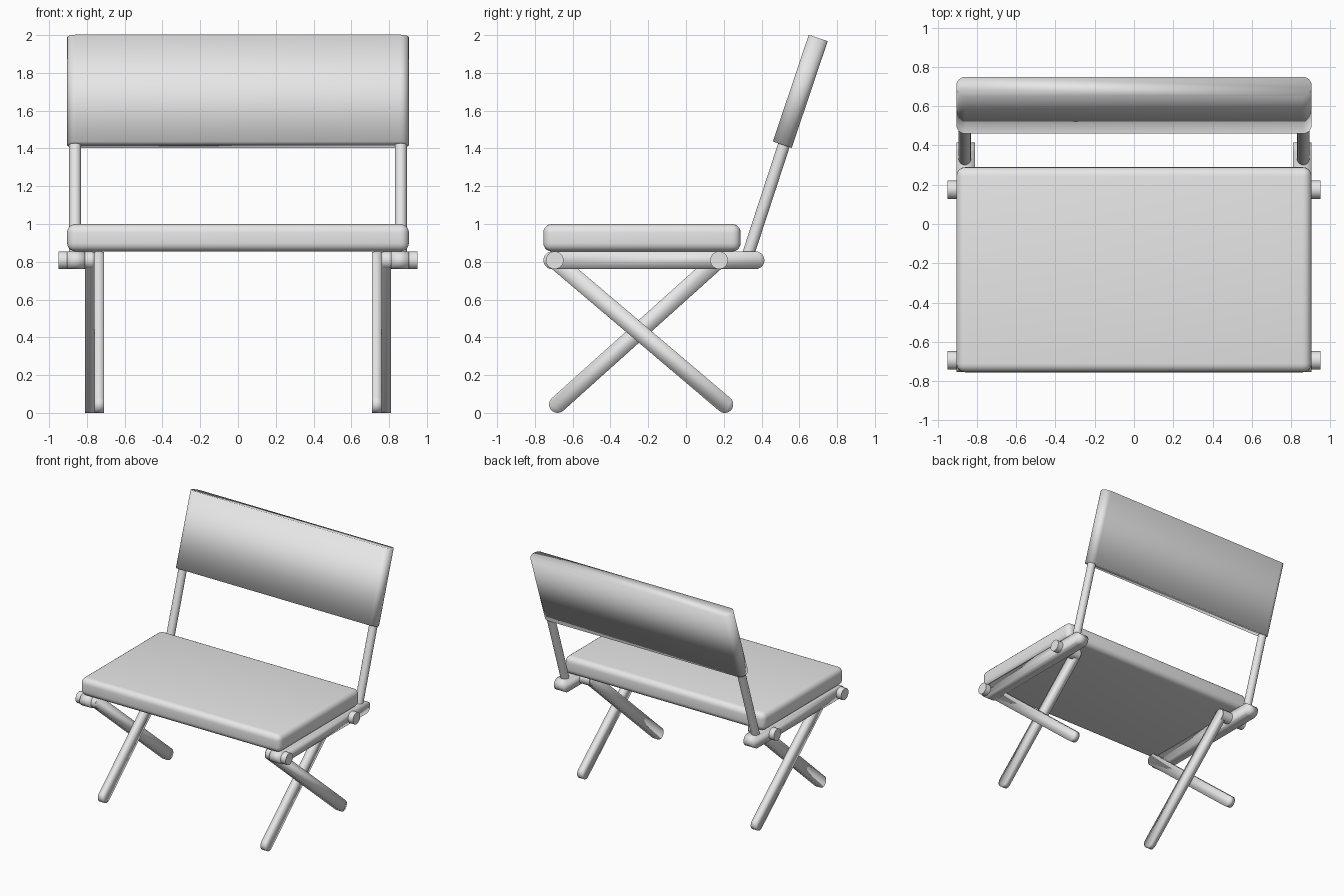
import bpy, bmesh, math
from mathutils import Matrix, Vector

cube = bpy.data.objects.get("Cube")
if cube:
    bpy.data.objects.remove(cube, do_unlink=True)

GREY = (0.8, 0.8, 0.8, 1)
grey = bpy.data.materials.new("plain grey")
grey.use_nodes = True
grey.diffuse_color = GREY
grey.node_tree.nodes["Principled BSDF"].inputs["Base Color"].default_value = GREY


def add(name, bm):
    """Turn a bmesh into a smooth shaded object."""
    bmesh.ops.recalc_face_normals(bm, faces=bm.faces)
    for face in bm.faces:
        face.smooth = True
    mesh = bpy.data.meshes.new(name)
    bm.to_mesh(mesh)
    bm.free()
    mesh.materials.append(grey)
    obj = bpy.data.objects.new(name, mesh)
    bpy.context.collection.objects.link(obj)
    return obj


def prism(name, outline, offset):
    """Extrude a flat outline of 3D points along an offset."""
    bm = bmesh.new()
    face = bm.faces.new([bm.verts.new(p) for p in outline])
    new = bmesh.ops.extrude_face_region(bm, geom=[face])["geom"]
    bmesh.ops.translate(bm, vec=offset,
                        verts=[v for v in new if isinstance(v, bmesh.types.BMVert)])
    return add(name, bm)


def plank(name, start, end, radius, x0, x1):
    """Flat bar with round ends, lying in a y-z plane from x0 to x1."""
    a, b = Vector(start), Vector(end)
    heading = math.atan2(b.y - a.y, b.x - a.x)
    outline = []
    for centre, turn in ((b, -math.pi / 2), (a, math.pi / 2)):
        for i in range(13):
            t = heading + turn + math.pi * i / 12
            outline.append((x0, centre.x + radius * math.cos(t),
                            centre.y + radius * math.sin(t)))
    return prism(name, outline, (x1 - x0, 0, 0))


def rod(name, start, end, radius):
    """Round bar between two points."""
    a, b = Vector(start), Vector(end)
    bm = bmesh.new()
    turn = (b - a).to_track_quat('Z', 'Y').to_matrix().to_4x4()
    bmesh.ops.create_cone(bm, cap_ends=True, segments=24, radius1=radius, radius2=radius,
                          depth=(b - a).length,
                          matrix=Matrix.Translation((a + b) / 2) @ turn)
    obj = add(name, bm)
    sharpen(obj)
    return obj


def sharpen(obj):
    bpy.ops.object.select_all(action='DESELECT')
    obj.select_set(True)
    bpy.context.view_layer.objects.active = obj
    bpy.ops.object.shade_smooth_by_angle(angle=math.radians(40))


# Seat cushion
bm = bmesh.new()
bmesh.ops.create_cube(bm, size=1, matrix=Matrix.Translation((0, -0.233, 0.927))
                      @ Matrix.Diagonal((1.81, 1.045, 0.145, 1)))
bmesh.ops.bevel(bm, geom=bm.edges[:], offset=0.045, segments=5, profile=0.5, affect='EDGES')
add("seat", bm)

# Backrest: rounded slab extruded along its lean
lean = Vector((0, 0.19, 0.565))
depth = Vector((0, 0.1, -0.034))
base = Vector((0, 0.51, 1.42))
outline = []
for k, (sx, sd) in enumerate(((1, 1), (-1, 1), (-1, -1), (1, -1))):
    for i in range(7):
        t = math.pi / 2 * (k + i / 6)
        along = sx * 0.86 + 0.045 * math.cos(t)
        across = (sd * 0.005 + 0.045 * math.sin(t)) / 0.1
        outline.append(base + Vector((along, 0, 0)) + depth * across)
prism("backrest", outline, lean)

# Frame on both sides
for side, s in (("left", 1), ("right", -1)):
    plank(f"{side}_rail", (-0.708, 0.808), (0.368, 0.808), 0.047, s * 0.81, s * 0.905)
    plank(f"{side}_outer_leg", (-0.695, 0.808), (0.205, 0.045), 0.045, s * 0.76, s * 0.81)
    plank(f"{side}_inner_leg", (0.17, 0.808), (-0.68, 0.045), 0.045, s * 0.71, s * 0.76)
    rod(f"{side}_back_post", (s * 0.862, 0.326, 0.83), (s * 0.862, 0.65, 1.82), 0.032)
    rod(f"{side}_front_bolt", (s * 0.77, -0.695, 0.808), (s * 0.95, -0.695, 0.808), 0.047)
    rod(f"{side}_rear_bolt", (s * 0.72, 0.175, 0.808), (s * 0.95, 0.175, 0.808), 0.047)
